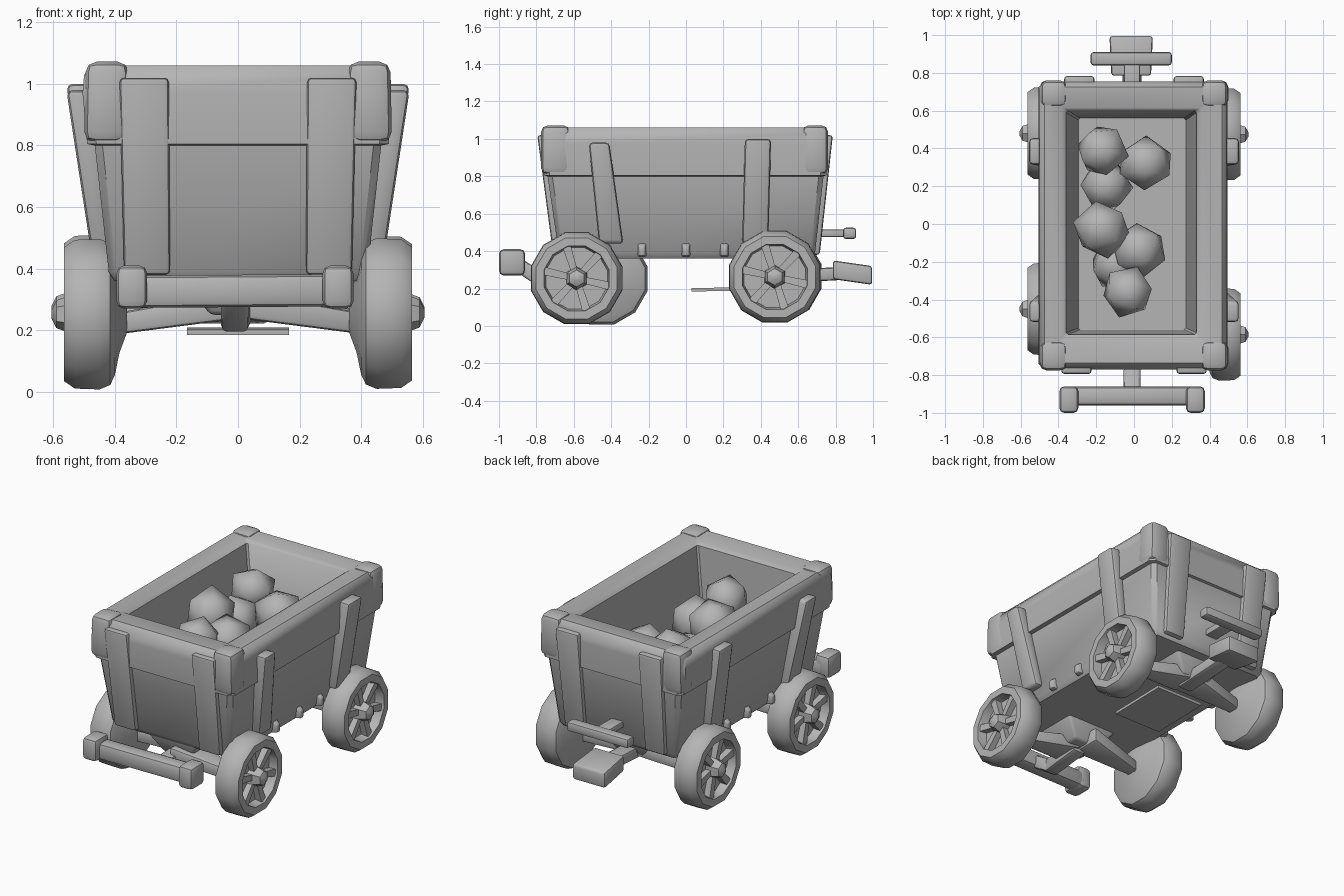
import bpy, bmesh, math, random
from mathutils import Matrix, Vector

if "Cube" in bpy.data.objects:
    bpy.data.objects.remove(bpy.data.objects["Cube"])

random.seed(4)
grey = bpy.data.materials.new("plain grey")
grey.diffuse_color = (0.46, 0.46, 0.46, 1)
grey.use_nodes = True
grey.node_tree.nodes["Principled BSDF"].inputs["Base Color"].default_value = grey.diffuse_color


def finish(name, bm, bevel=0.0, angle=40, matrix=None):
    bmesh.ops.remove_doubles(bm, verts=bm.verts, dist=1e-5)
    if bevel:
        bmesh.ops.bevel(bm, geom=bm.edges[:], offset=bevel, segments=2,
                        profile=0.5, affect='EDGES', clamp_overlap=True)
    if matrix:
        bm.transform(matrix)
    bmesh.ops.recalc_face_normals(bm, faces=bm.faces)
    me = bpy.data.meshes.new(name)
    bm.to_mesh(me)
    bm.free()
    me.materials.append(grey)
    me.shade_smooth()
    me.set_sharp_from_angle(angle=math.radians(angle))
    ob = bpy.data.objects.new(name, me)
    bpy.context.collection.objects.link(ob)
    return ob


def loft(name, rings, bevel=0.0, angle=40, matrix=None):
    """Skin a list of point rings and cap both ends."""
    bm = bmesh.new()
    vs = [[bm.verts.new(p) for p in r] for r in rings]
    n = len(vs[0])
    for a, b in zip(vs, vs[1:]):
        for i in range(n):
            bm.faces.new((a[i], a[(i + 1) % n], b[(i + 1) % n], b[i]))
    bm.faces.new(vs[0][::-1])
    bm.faces.new(vs[-1])
    return finish(name, bm, bevel, angle, matrix)


def beam(name, axis, p0, p1, s0, s1=None, bevel=0.015, matrix=None):
    """Tapered bar along an axis; s = full size in the other two axes."""
    u, v = [i for i in range(3) if i != axis]
    rings = []
    for p, s in ((p0, s0), (p1, s1 or s0)):
        ring = []
        for a, b in ((-1, -1), (1, -1), (1, 1), (-1, 1)):
            q = list(p)
            q[u] += a * s[0] / 2
            q[v] += b * s[1] / 2
            ring.append(q)
        rings.append(ring)
    return loft(name, rings, bevel, 40, matrix)


def rect(hx, y0, y1, z, ox=0.0, c=0.0):
    """Rectangle ring with corners cut by c."""
    a, b = ox - hx, ox + hx
    return [(a + c, y0, z), (b - c, y0, z), (b, y0 + c, z), (b, y1 - c, z),
            (b - c, y1, z), (a + c, y1, z), (a, y1 - c, z), (a, y0 + c, z)]


# Open tub: flared outside, thick upper band, rounded rim, tapered inside
loft("cart_tub", [
    rect(0.40, -0.66, 0.67, 0.36, c=0.02), rect(0.42, -0.68, 0.69, 0.39, c=0.025),
    rect(0.465, -0.74, 0.735, 0.80, c=0.025), rect(0.49, -0.76, 0.75, 0.805, c=0.03),
    rect(0.50, -0.77, 0.755, 0.97, -0.005, c=0.03), rect(0.495, -0.76, 0.75, 1.03, -0.005, c=0.03),
    rect(0.47, -0.735, 0.725, 1.06, -0.005, c=0.025), rect(0.37, -0.61, 0.615, 1.055, -0.012, c=0.01),
    rect(0.345, -0.585, 0.60, 1.035, -0.014, c=0.01), rect(0.285, -0.56, 0.56, 0.60, -0.01, c=0.01)])

for sx in (-1, 1):
    for y0, y1, tag in ((-0.775, -0.62, "front"), (0.62, 0.76, "back")):
        # Caps over the corners of the band
        beam("corner_cap_" + tag, 2, (sx * 0.43, (y0 + y1) / 2, 0.81),
             (sx * 0.425, (y0 + y1) / 2, 1.072), (0.14, y1 - y0), bevel=0.035)
    # Posts on the ends
    beam("front_post", 2, (sx * 0.295, -0.675, 0.38), (sx * 0.305, -0.76, 1.02),
         (0.15, 0.07), (0.16, 0.07))
    beam("back_post", 2, (sx * 0.28, 0.68, 0.38), (sx * 0.29, 0.75, 1.02),
         (0.14, 0.07), (0.16, 0.07))
    # Posts on the long sides
    beam("side_post_front", 2, (sx * 0.44, -0.40, 0.44), (sx * 0.515, -0.465, 0.98),
         (0.07, 0.13), (0.085, 0.11), bevel=0.02)
    beam("side_post_back", 2, (sx * 0.44, 0.37, 0.44), (sx * 0.515, 0.385, 1.0),
         (0.07, 0.14), (0.085, 0.14), bevel=0.02)
    # Small bolts along the lower edge
    for y in (-0.235, 0.0, 0.205):
        beam("side_bolt", 0, (sx * 0.41, y, 0.41), (sx * 0.45, y, 0.40),
             (0.05, 0.08), (0.03, 0.05), bevel=0.008)


# Wheel assemblies: disc with recessed face, spokes, hub and axle arm
PROFILE = [(0.06, 0.36), (0.13, 0.385), (0.205, 0.40), (0.238, 0.415),
           (0.253, 0.45), (0.25, 0.53), (0.225, 0.565), (0.18, 0.565),
           (0.17, 0.51), (0.04, 0.51)]


def circle(r, x, n, z=0.25):
    return [(x, r * math.cos(2 * math.pi * (i + 0.5) / n),
             z + r * math.sin(2 * math.pi * (i + 0.5) / n)) for i in range(n)]


def wheel(tag, side, y, z):
    m = Matrix.Translation((0, y, z)) @ Matrix.Diagonal((side, 1, 1, 1))
    loft(tag + "_wheel", [circle(r, x, 12) for r, x in PROFILE], matrix=m)
    loft(tag + "_hub", [circle(r, x, 6) for r, x in
                        ((0.065, 0.49), (0.06, 0.55), (0.045, 0.59), (0.015, 0.605))], matrix=m)
    for k in range(6):
        spin = (Matrix.Translation((0, 0, 0.25)) @ Matrix.Rotation(k * math.pi / 3 + 0.3, 4, 'X'))
        beam(tag + "_spoke", 2, (0.52, 0, 0.04), (0.525, 0, 0.19),
             (0.05, 0.035), (0.055, 0.045), bevel=0.0, matrix=m @ spin)
    beam(tag + "_axle_arm", 0, (0, 0, 0.28), (0.39, 0, 0.22),
         (0.20, 0.09), (0.07, 0.07), matrix=m)


# The front pair sits skewed on its axle
wheel("front", -1, -0.45, 0.002)
wheel("front", 1, -0.585, 0.004)
wheel("back", -1, 0.48, 0.015)
wheel("back", 1, 0.475, 0.012)

# Axle mounts under the tub, and a low hanging plate
beam("front_axle_mount", 2, (0, -0.52, 0.25), (0, -0.52, 0.37), (0.18, 0.18), (0.36, 0.28))
beam("back_axle_mount", 2, (0, 0.475, 0.25), (0, 0.475, 0.37), (0.18, 0.18), (0.36, 0.28))
beam("under_plate", 1, (0, 0.03, 0.193), (0, 0.42, 0.20), (0.33, 0.018), bevel=0.0)

# Front bumper bar with thick ends and a tongue
beam("bumper_bar", 0, (-0.36, -0.91, 0.325), (0.34, -0.91, 0.33), (0.10, 0.105), bevel=0.025)
for x in (-0.345, 0.325):
    beam("bumper_end", 0, (x - 0.05, -0.93, 0.34), (x + 0.05, -0.93, 0.34),
         (0.14, 0.14), bevel=0.025)
beam("bumper_tongue", 1, (-0.01, -0.90, 0.33), (-0.01, -0.76, 0.235), (0.09, 0.09))
beam("tongue_shaft", 1, (-0.01, -0.78, 0.24), (0, -0.50, 0.26), (0.09, 0.08))

# Rear handle bar and tilted foot pad
beam("rear_handle", 0, (-0.23, 0.875, 0.495), (0.20, 0.875, 0.495), (0.07, 0.06))
beam("rear_handle_stem", 1, (-0.01, 0.66, 0.495), (-0.01, 0.86, 0.495), (0.085, 0.04), bevel=0.008)
beam("rear_pad", 1, (-0.015, 0.785, 0.30), (-0.015, 0.995, 0.27), (0.21, 0.10), (0.23, 0.10))
beam("rear_pad_stem", 1, (-0.01, 0.45, 0.26), (-0.01, 0.82, 0.28), (0.10, 0.07))

# Heap of chunky rocks
ROCKS = [(-0.17, 0.39, 0.87, 0.145), (0.06, 0.32, 0.81, 0.15), (-0.15, 0.20, 0.77, 0.145),
         (-0.17, -0.03, 0.88, 0.16), (0.03, -0.14, 0.81, 0.155), (-0.03, -0.36, 0.88, 0.14),
         (-0.09, -0.22, 0.72, 0.15)]
for x, y, z, r in ROCKS:
    bm = bmesh.new()
    bmesh.ops.create_icosphere(bm, subdivisions=1, radius=r)
    for v in bm.verts:
        v.co *= random.uniform(0.93, 1.04)
    turn = Matrix.Rotation(random.uniform(0, 6), 4, Vector((random.random(), random.random(), 1)))
    finish("rock", bm, angle=52, matrix=Matrix.Translation((x, y, z)) @ turn)
